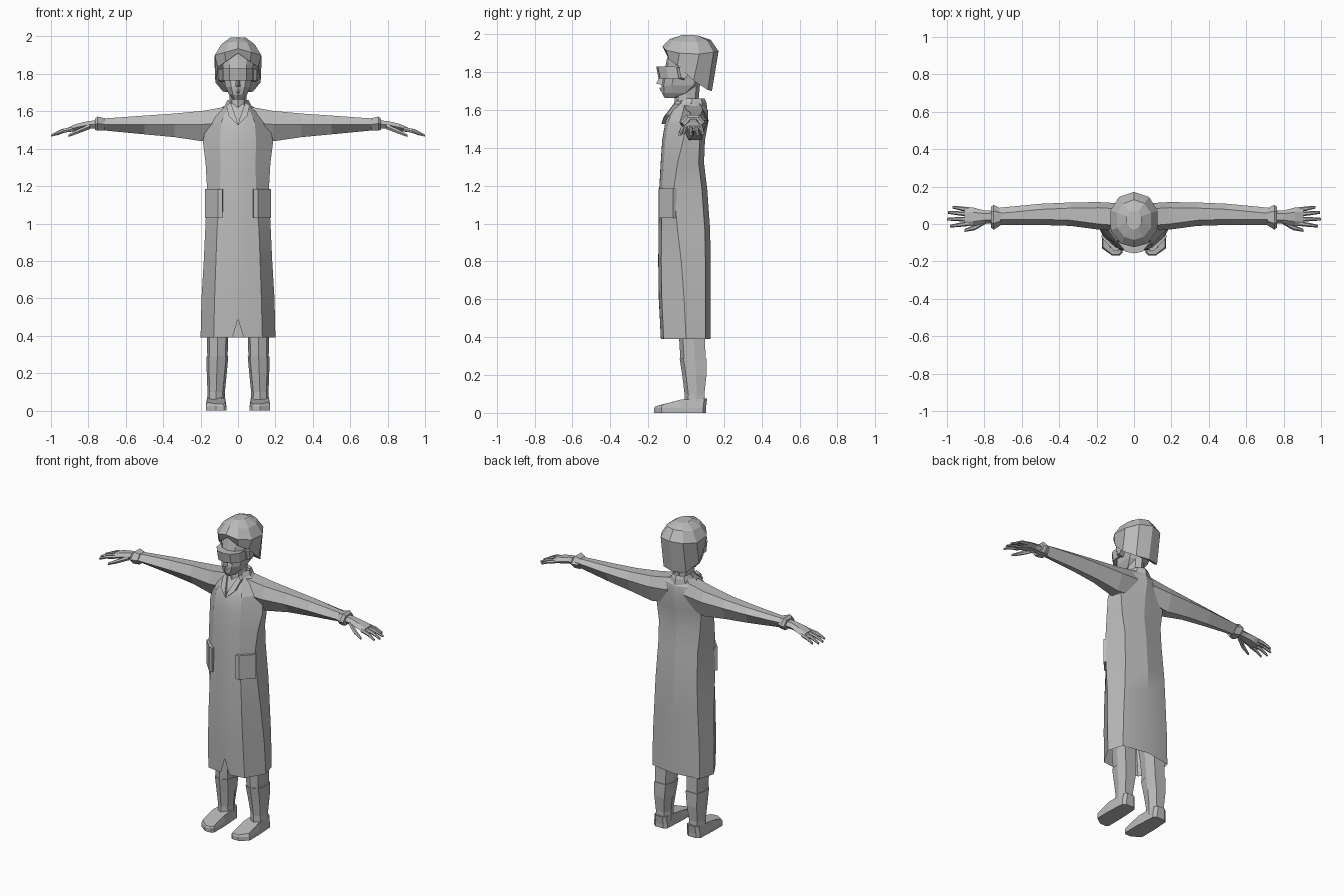
import bpy, bmesh, math

grey = bpy.data.materials.new("plain_grey")
grey.diffuse_color = (0.5, 0.5, 0.5, 1)


def loft(name, rings, mirror=False, cap_start=True, cap_end=True, smooth=0):
    """Skin a list of equal-length closed rings; optionally mirror across x."""
    bm = bmesh.new()
    vr = [[bm.verts.new(p) for p in r] for r in rings]
    n = len(vr[0])
    for a, b in zip(vr, vr[1:]):
        for i in range(n):
            j = (i + 1) % n
            bm.faces.new((a[i], a[j], b[j], b[i]))
    if cap_start:
        bm.faces.new(vr[0][::-1])
    if cap_end:
        bm.faces.new(vr[-1])
    bmesh.ops.recalc_face_normals(bm, faces=bm.faces)
    me = bpy.data.meshes.new(name)
    bm.to_mesh(me)
    bm.free()
    me.materials.append(grey)
    ob = bpy.data.objects.new(name, me)
    bpy.context.collection.objects.link(ob)
    if mirror:
        ob.modifiers.new("mirror", 'MIRROR')
    if smooth:
        bpy.ops.object.select_all(action='DESELECT')
        ob.select_set(True)
        bpy.context.view_layer.objects.active = ob
        bpy.ops.object.shade_smooth_by_angle(angle=math.radians(smooth))
    return ob


def sym(half):
    """Complete a half ring (front centre to back centre) with its mirror image."""
    return half + [(-x, y, z) for x, y, z in reversed(half[1:-1])]


def slab(name, outline, z0, z1, mirror=False, slant=0):
    """Vertical prism from an xy outline; slant shifts the bottom along y."""
    return loft(name, [[(x, y + slant, z0) for x, y in outline],
                       [(x, y, z1) for x, y in outline]], mirror)


# Coat: z, half width, front corner x, front y, side y, back y
coat = [(0.39, .20, .13, -.13, .0, .13), (0.60, .195, .125, -.14, -.01, .13),
        (0.80, .183, .118, -.143, -.025, .13), (0.97, .175, .112, -.141, -.045, .127),
        (1.18, .165, .097, -.138, -.065, .112), (1.32, .173, .093, -.13, -.045, .095),
        (1.44, .188, .097, -.122, -.015, .10), (1.54, .165, .09, -.105, .005, .118),
        (1.60, .115, .065, -.075, .02, .115), (1.645, .052, .035, -.04, .02, .09)]
rings = []
for i, (z, w, cx, yf, ys, yb) in enumerate(coat):
    slit = 0.49 if i == 0 else z
    rings.append(sym([(0, yf - .004, slit), (.03, yf - .003, z), (cx, yf + .012, z),
                      (w, ys, z), (w * .85, yb - .028, z), (0, yb, z)]))
loft("coat", rings, cap_start=False, smooth=20)

# Pockets wrapped round the front corners
pocket = [(.08, -.125), (.084, -.146), (.107, -.143), (.177, -.068), (.165, -.05), (.11, -.07)]
slab("pocket", pocket, 1.03, 1.185, True)

# Sleeve: x, front y, back y, bottom z, middle z, top z
sleeve = [(.06, -.04, .11, 1.46, 1.54, 1.625), (.19, -.03, .117, 1.44, 1.53, 1.602),
          (.34, -.01, .115, 1.462, 1.53, 1.588), (.50, -.005, .108, 1.477, 1.53, 1.577),
          (.74, -.005, .085, 1.50, 1.53, 1.56)]
loft("sleeve", [[(x, f, m), (x, f + .03, t), (x, b - .03, t), (x, b, m + .015),
                 (x, b - .035, d), (x, f + .045, d)] for x, f, b, d, m, t in sleeve], True)


def box_ring(x, y, z, ry, rz):
    """Six-sided ring facing along x."""
    return [(x, y - ry, z), (x, y - ry * .5, z + rz), (x, y + ry * .5, z + rz),
            (x, y + ry, z), (x, y + ry * .5, z - rz), (x, y - ry * .5, z - rz)]


# Flared cuff
loft("cuff", [box_ring(.715, .038, 1.53, .046, .033), box_ring(.75, .036, 1.535, .066, .037),
              box_ring(.765, .036, 1.53, .055, .03)], True)
# Palm
loft("palm", [box_ring(.74, .038, 1.53, .035, .023), box_ring(.80, .038, 1.528, .034, .02),
              box_ring(.86, .038, 1.515, .05, .019), box_ring(.905, .04, 1.502, .052, .013)], True)
# Fingers: base y, tip x, tip y, tip z
for i, (by, tx, ty, tz) in enumerate([(.077, .97, .09, 1.476), (.053, .995, .062, 1.472),
                                      (.026, 1.0, .026, 1.47), (.002, .985, -.012, 1.473)]):
    mx = (.89 + tx) / 2
    loft(f"finger_{i + 1}", [box_ring(.885, by, 1.505, .013, .011),
                             box_ring(mx, (by + ty) / 2, 1.495, .011, .010),
                             box_ring(tx, ty, tz, .007, .006)], True)
# Thumb
loft("thumb", [box_ring(.79, .02, 1.52, .018, .014), box_ring(.85, -.018, 1.495, .015, .012),
               box_ring(.905, -.034, 1.47, .008, .007)], True)

# Leg and boot shaft: z, inner x, outer x, front y, back y
def leg_ring(z, a, b, f, k):
    c = (a + b) / 2
    return [(c, f, z), (b - .012, f + .02, z), (b, (f + k) / 2 + .01, z), (b - .015, k, z),
            (a + .02, k, z), (a, (f + k) / 2 + .01, z), (a + .012, f + .02, z)]


loft("leg", [leg_ring(.28, .056, .164, -.03, .103), leg_ring(.40, .052, .166, -.037, .10),
             leg_ring(.65, .03, .165, -.06, .09)], True)
loft("boot_shaft", [leg_ring(.02, .068, .165, -.01, .10), leg_ring(.10, .07, .163, -.008, .097),
                    leg_ring(.20, .06, .167, -.02, .108), leg_ring(.288, .052, .168, -.034, .107)],
     True)
# Boot foot, sloping down to a blunt toe
sole = [(.07, .09), (.062, -.05), (.062, -.155), (.075, -.168), (.118, -.168),
        (.172, -.13), (.172, -.03), (.165, .09), (.145, .105), (.09, .105)]
upper = [(x + (.115 - x) * .12, y + .006, .035 + .04 * min(1, max(0, (y + .165) / .15)))
         for x, y in sole]
loft("boot_foot", [[(x, y, 0) for x, y in sole], [(x, y, .025) for x, y in sole], upper], True)

# Neck
def oval(z, w, f, k, n=8):
    c, r = (f + k) / 2, (k - f) / 2
    return [(w * math.sin(2 * math.pi * i / n), c - r * math.cos(2 * math.pi * i / n), z)
            for i in range(n)]


loft("neck", [oval(1.56, .055, -.07, .07), oval(1.64, .046, -.062, .065),
              oval(1.75, .046, -.05, .075)])
# Standing collar and lapels
loft("collar", [oval(1.605, .085, -.055, .112), oval(1.64, .066, -.05, .108),
                oval(1.66, .056, -.03, .098), oval(1.645, .05, -.03, .09)], cap_end=False)
lapel = [(.04, -.045, 1.648), (.062, -.055, 1.63), (.05, -.098, 1.575),
         (.0, -.122, 1.525), (.008, -.112, 1.56)]
loft("lapel", [[(x, y + .02, z) for x, y, z in lapel],
               [(x, y - .008, z) for x, y, z in lapel]], True)

# Head: z, half width, front y, back y
head = [(1.662, .026, -.112, -.04), (1.69, .048, -.128, .03), (1.73, .066, -.13, .07),
        (1.78, .076, -.12, .09), (1.85, .082, -.105, .10), (1.92, .08, -.09, .10)]
loft("head", [sym([(0, f, z), (w * .55, f + .012, z), (w, f + .055, z),
                   (w, k - .03, z), (0, k, z)]) for z, w, f, k in head])
# Nose and lips
loft("nose", [[(-.016, -.12, 1.732), (0, -.157, 1.738), (.016, -.12, 1.732)],
              [(-.008, -.11, 1.79), (0, -.135, 1.79), (.008, -.11, 1.79)]])
loft("lips", [[(-.024, -.115, 1.712), (0, -.14, 1.718), (.024, -.115, 1.712)],
              [(-.02, -.115, 1.698), (0, -.137, 1.700), (.02, -.115, 1.698)]])
# Wraparound goggles
lens = [(0, -.157), (.045, -.148), (.08, -.105), (.086, -.045), (.06, -.04), (0, -.09)]
slab("goggles", [(x, y) for x, y in lens] + [(-x, y) for x, y in lens[-2:0:-1]],
     1.765, 1.828, slant=.012)
# Ears
ear = [(-.05, 1.825), (.022, 1.832), (.012, 1.785), (-.012, 1.758), (-.038, 1.765)]
loft("ear", [[(.07, y, z) for y, z in ear], [(.095, y, z) for y, z in ear],
             [(.106, y * .8 + .004, 1.8 + (z - 1.8) * .85) for y, z in ear]], True)

# Hair: swept cap that reaches down behind the ears
hem = [(0, -.108, 1.91), (.066, -.09, 1.865), (.108, -.045, 1.835),
       (.121, .04, 1.755), (.08, .115, 1.705), (0, .137, 1.70)]
fringe = [(0, -.124, 1.935), (.07, -.105, 1.915), (.124, -.035, 1.90),
          (.127, .07, 1.895), (.08, .145, 1.905), (0, .172, 1.91)]
crown = [(0, -.085, 1.975), (.05, -.07, 1.968), (.09, -.02, 1.958),
         (.09, .06, 1.958), (.055, .11, 1.968), (0, .13, 1.97)]
top = [(0, -.03, 1.992), (.022, -.02, 1.995), (.04, .01, 1.995),
       (.04, .04, 1.995), (.022, .065, 1.992), (0, .07, 1.99)]
inner = [(x * .75, y * .75 + .01, z + .015) for x, y, z in hem]
loft("hair", [sym(r) for r in (inner, hem, fringe, crown, top)])
